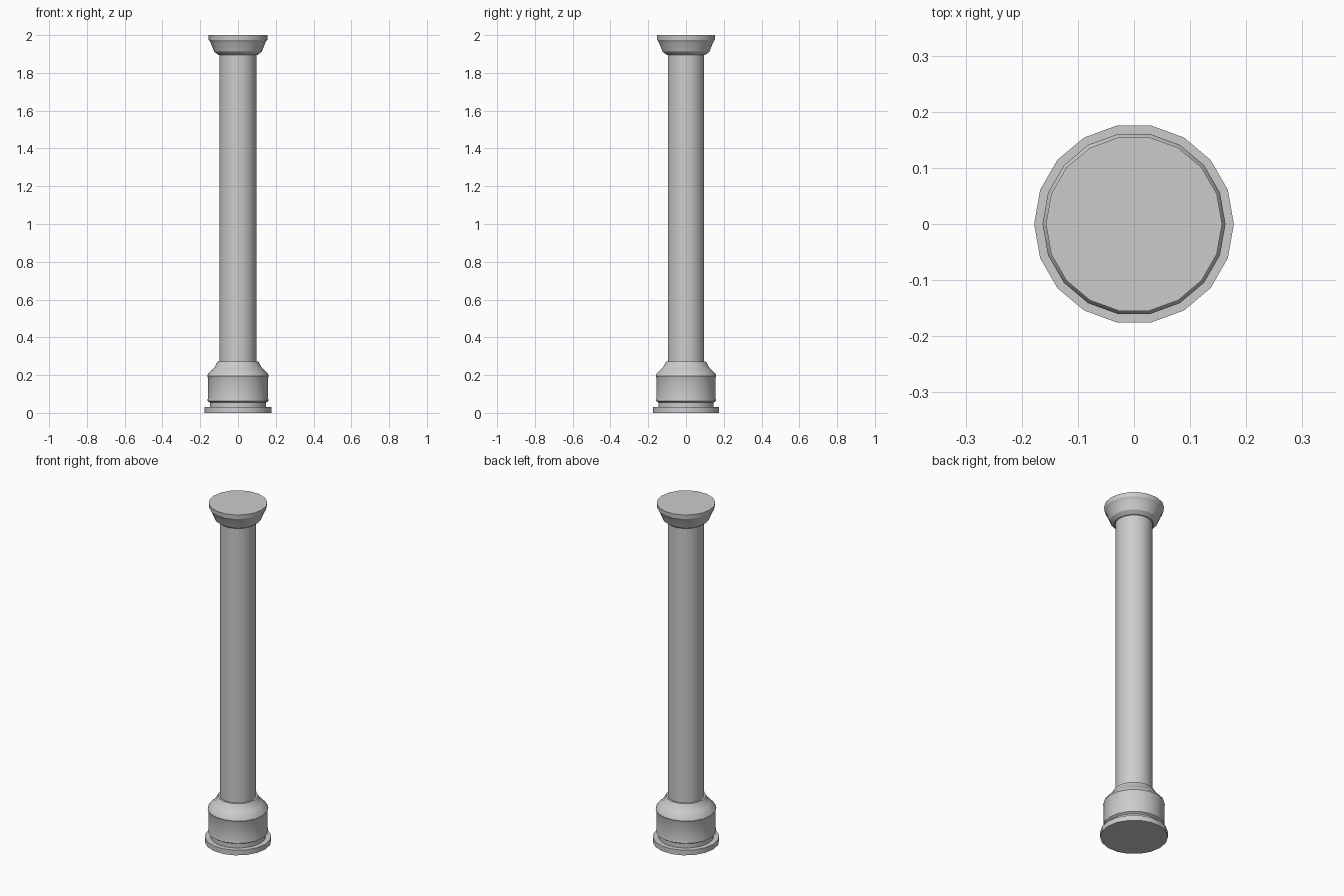
import bpy, bmesh, math

if "Cube" in bpy.data.objects:
    bpy.data.objects.remove(bpy.data.objects["Cube"])

SIDES = 18


def lathe(name, profile):
    """Revolve (radius, z) points around z and cap both ends."""
    bm = bmesh.new()
    rings = []
    for r, z in profile:
        rings.append([bm.verts.new((r * math.cos(2 * math.pi * i / SIDES),
                                    r * math.sin(2 * math.pi * i / SIDES), z))
                      for i in range(SIDES)])
    for a, b in zip(rings, rings[1:]):
        for i in range(SIDES):
            j = (i + 1) % SIDES
            bm.faces.new((a[i], a[j], b[j], b[i]))
    bm.faces.new(rings[0][::-1])
    bm.faces.new(rings[-1])
    mesh = bpy.data.meshes.new(name)
    bm.to_mesh(mesh)
    bm.free()
    obj = bpy.data.objects.new(name, mesh)
    bpy.context.collection.objects.link(obj)
    bpy.ops.object.select_all(action='DESELECT')
    obj.select_set(True)
    bpy.context.view_layer.objects.active = obj
    bpy.ops.object.shade_smooth_by_angle(angle=math.radians(30))
    return obj


# Foot disc, recessed neck, drum and stepped shoulder in one moulding
lathe("column_base", [
    (0.178, 0.0), (0.178, 0.03), (0.149, 0.03), (0.149, 0.055),
    (0.162, 0.063), (0.159, 0.08), (0.159, 0.185), (0.163, 0.195),
    (0.160, 0.205), (0.129, 0.237), (0.124, 0.241), (0.108, 0.272),
    (0.098, 0.272)])

# Plain straight shaft
lathe("column_shaft", [(0.098, 0.272), (0.098, 1.895)])

# Flared capital with a small lip below the top
lathe("column_capital", [
    (0.098, 1.895), (0.104, 1.895), (0.126, 1.912), (0.129, 1.92),
    (0.143, 1.955), (0.149, 1.967), (0.155, 1.975), (0.157, 2.0)])
